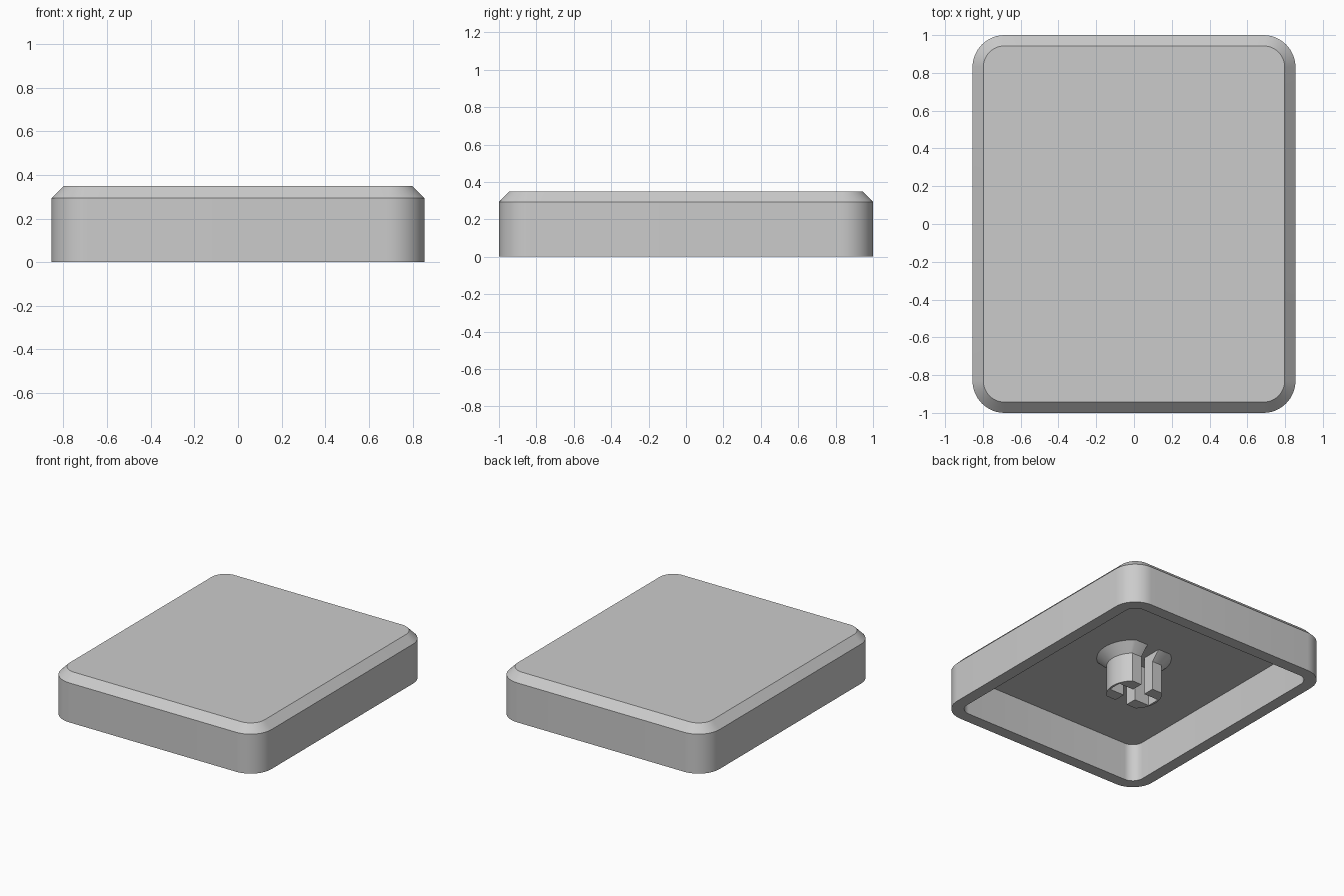
import bpy, bmesh, math

cube = bpy.data.objects.get("Cube")
if cube:
    bpy.data.objects.remove(cube, do_unlink=True)

grey = bpy.data.materials.new("plain_grey")
grey.use_nodes = True
grey.diffuse_color = (0.6, 0.6, 0.6, 1)
grey.node_tree.nodes["Principled BSDF"].inputs["Base Color"].default_value = (0.6, 0.6, 0.6, 1)

HALF_X, HALF_Y, HEIGHT = 0.855, 1.0, 0.35
CORNER, CHAMFER, WALL, CEILING = 0.17, 0.057, 0.086, 0.28
STEM_R, STEM_FLAT, FLARE = 0.186, 0.135, 0.065
SLOT = 0.098


def rounded_rect(inset, steps=12):
    """Rounded rectangle outline, moved inwards by inset."""
    r = CORNER - inset
    cx, cy = HALF_X - CORNER, HALF_Y - CORNER
    points = []
    for i, (sx, sy) in enumerate([(1, 1), (-1, 1), (-1, -1), (1, -1)]):
        for k in range(steps + 1):
            a = (i + k / steps) * math.pi / 2
            points.append((sx * cx + r * math.cos(a), sy * cy + r * math.sin(a)))
    return points


def flatted_circle(grow, steps=24):
    """Circle outline with a flat at the front and the back."""
    r = STEM_R + grow
    limit = math.asin((STEM_FLAT + grow) / r)
    points = []
    for start in (0, math.pi):
        for k in range(steps + 1):
            a = start - limit + 2 * limit * k / steps
            points.append((r * math.cos(a), r * math.sin(a)))
    return points


def loft(name, sections):
    """Skin a stack of (outline, z) sections and cap both ends."""
    bm = bmesh.new()
    rings = [[bm.verts.new((x, y, z)) for x, y in outline] for outline, z in sections]
    for low, high in zip(rings, rings[1:]):
        n = len(low)
        for i in range(n):
            j = (i + 1) % n
            bm.faces.new((low[i], low[j], high[j], high[i]))
    bm.faces.new(rings[0])
    bm.faces.new(rings[-1])
    bmesh.ops.recalc_face_normals(bm, faces=bm.faces)
    mesh = bpy.data.meshes.new(name)
    bm.to_mesh(mesh)
    bm.free()
    mesh.materials.append(grey)
    obj = bpy.data.objects.new(name, mesh)
    bpy.context.collection.objects.link(obj)
    return obj


def select_only(obj):
    bpy.ops.object.select_all(action="DESELECT")
    obj.select_set(True)
    bpy.context.view_layer.objects.active = obj


def cut_box(target, half_x, half_y, top):
    """Cut a vertical box slot upwards from the bottom of the target."""
    outline = [(-half_x, -half_y), (half_x, -half_y), (half_x, half_y), (-half_x, half_y)]
    cutter = loft("slot_cutter", [(outline, -0.1), (outline, top)])
    cutter.hide_render = True
    mod = target.modifiers.new("slot", "BOOLEAN")
    mod.operation, mod.solver, mod.object = "DIFFERENCE", "EXACT", cutter
    select_only(target)
    bpy.ops.object.modifier_apply(modifier=mod.name)
    bpy.data.objects.remove(cutter, do_unlink=True)


# Hollow cap: ceiling, inner wall, rim, outer wall, chamfer, top
cap_shell = loft("cap_shell", [
    (rounded_rect(WALL), CEILING),
    (rounded_rect(WALL), 0),
    (rounded_rect(0), 0),
    (rounded_rect(0), HEIGHT - CHAMFER),
    (rounded_rect(CHAMFER), HEIGHT),
])

# Mounting stem with flared root, sunk slightly into the ceiling
stem = loft("mounting_stem", [
    (flatted_circle(0), 0),
    (flatted_circle(0), CEILING - FLARE),
    (flatted_circle(FLARE), CEILING),
    (flatted_circle(FLARE), CEILING + 0.005),
])

# Cross socket: open through the flats, closed at the sides
cut_box(stem, SLOT / 2, STEM_R + FLARE, CEILING + 0.02)
cut_box(stem, STEM_R - 0.016, SLOT / 2, CEILING + 0.02)

for obj in (cap_shell, stem):
    select_only(obj)
    bpy.ops.object.shade_smooth_by_angle(angle=math.radians(30))
